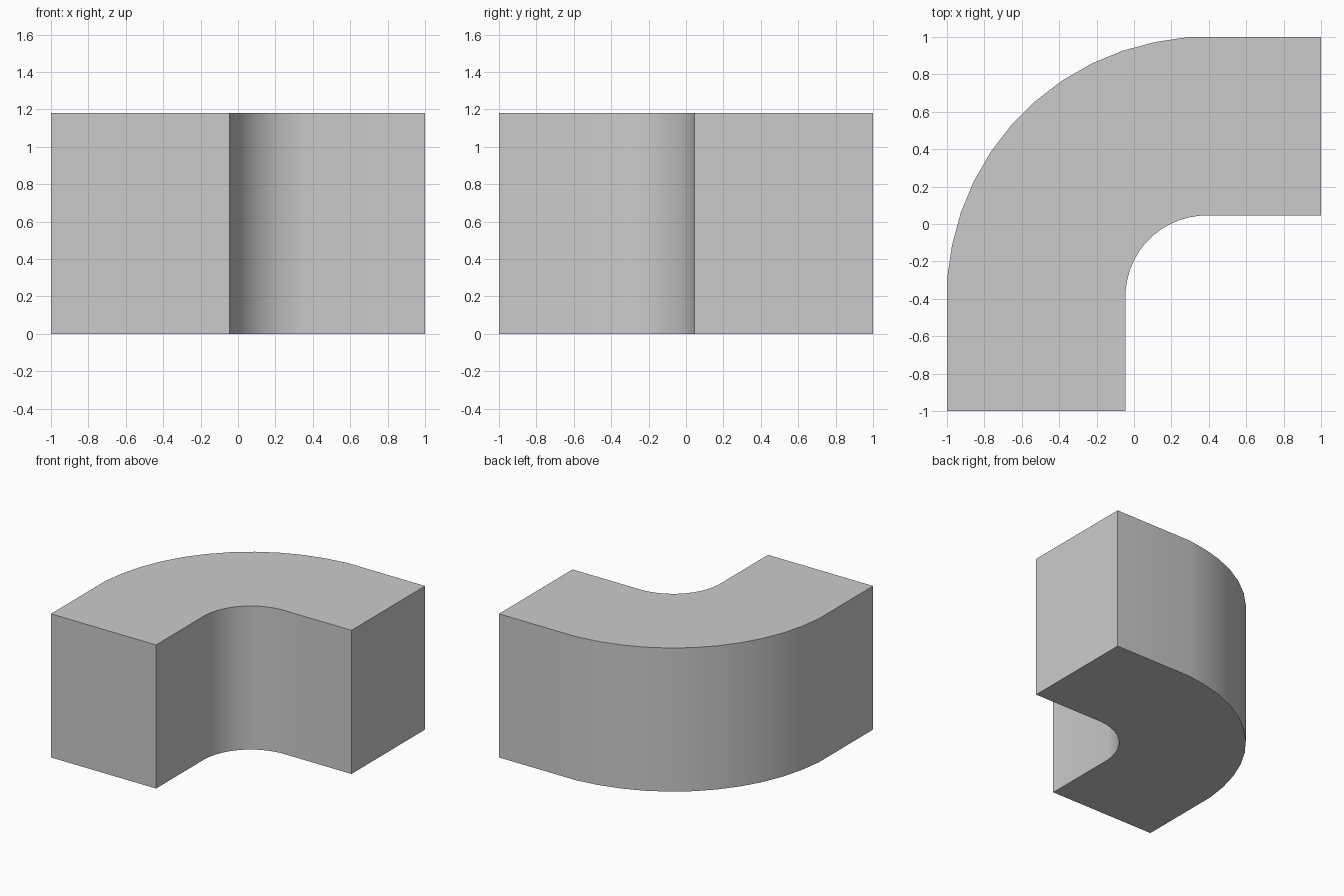
import bpy, bmesh, math

if "Cube" in bpy.data.objects:
    bpy.data.objects.remove(bpy.data.objects["Cube"])

HEIGHT = 1.18
CENTRE = 0.385          # bend centre is (CENTRE, -CENTRE)
OUTER, INNER = 1.385, 0.43
SEGMENTS = 11


def wall(radius):
    """Plan outline of one wall: straight leg, bend, straight leg."""
    edge = CENTRE - radius
    pts = [(edge, -1)]
    for i in range(SEGMENTS + 1):
        a = math.radians(3.75 + 7.5 * i)
        x, y = CENTRE - radius * math.cos(a), -CENTRE + radius * math.sin(a)
        if i == 0:
            x = edge
        if i == SEGMENTS:
            y = -edge
        pts.append((x, y))
    return pts + [(1, -edge)]


# Curved block: outer and inner walls joined into one profile, extruded up
bm = bmesh.new()
profile = wall(OUTER) + wall(INNER)[::-1]
face = bm.faces.new([bm.verts.new((x, y, 0)) for x, y in profile])
result = bmesh.ops.extrude_face_region(bm, geom=[face], use_keep_orig=True)
top = [v for v in result["geom"] if isinstance(v, bmesh.types.BMVert)]
bmesh.ops.translate(bm, verts=top, vec=(0, 0, HEIGHT))
bmesh.ops.recalc_face_normals(bm, faces=bm.faces[:])
mesh = bpy.data.meshes.new("curved_block")
bm.to_mesh(mesh)
bm.free()
block = bpy.data.objects.new("curved_block", mesh)
bpy.context.collection.objects.link(block)

# Smooth bend with sharp rims and ends
bpy.context.view_layer.objects.active = block
block.select_set(True)
bpy.ops.object.shade_smooth_by_angle(angle=math.radians(30))
